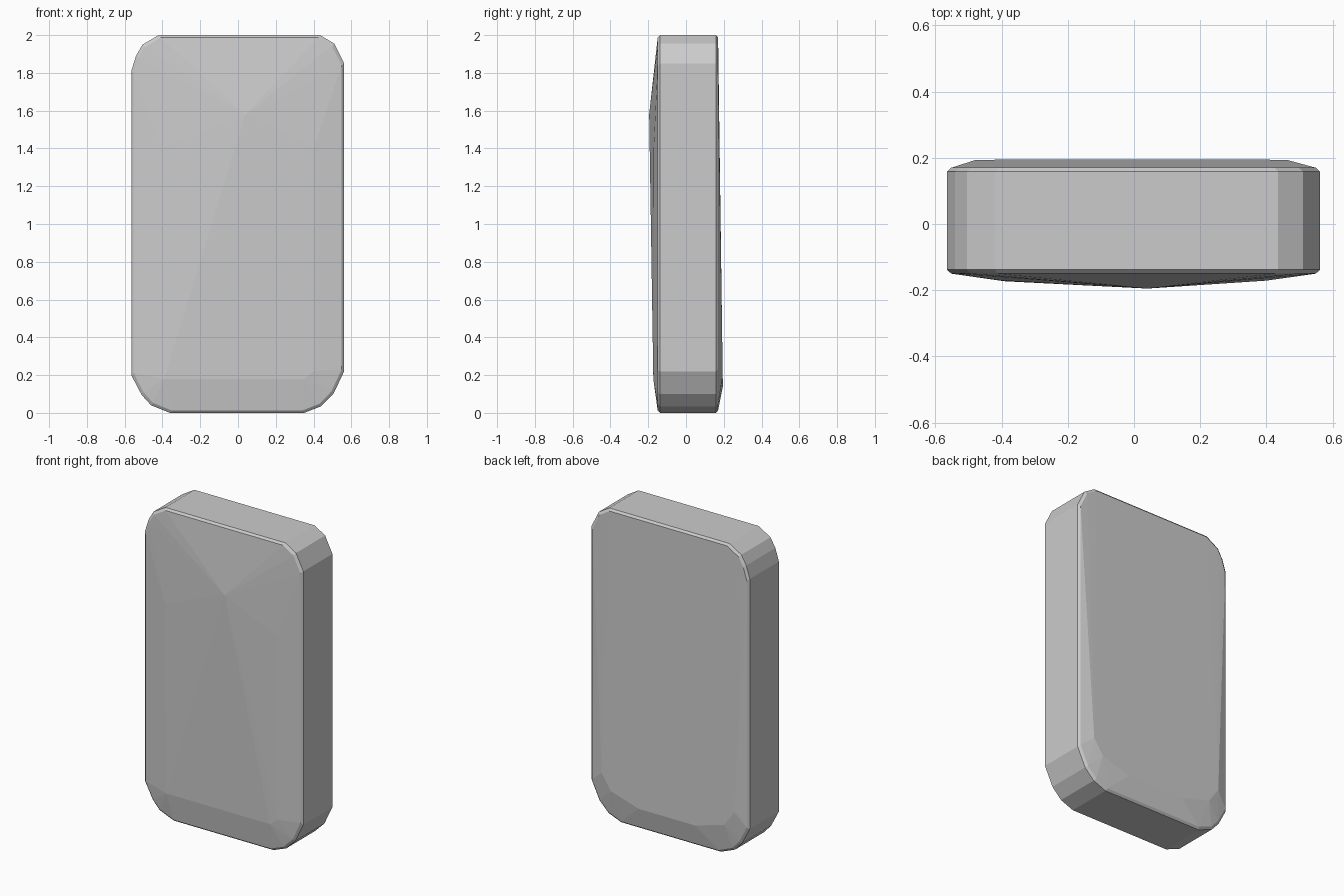
import bpy, bmesh

if "Cube" in bpy.data.objects:
    bpy.data.objects.remove(bpy.data.objects["Cube"])

# Rounded slab outline (x, z), slightly irregular corners
outline = [(-0.36, 0.0), (0.35, 0.0), (0.44, 0.035), (0.505, 0.10), (0.562, 0.22),
           (0.562, 1.85), (0.51, 1.955), (0.435, 2.0), (-0.42, 2.0), (-0.505, 1.95),
           (-0.54, 1.89), (-0.565, 1.81), (-0.565, 0.20), (-0.51, 0.095), (-0.46, 0.04)]


def ring(y, inset):
    sx, sz = 1 - inset / 0.565, 1 - inset
    return [(x * sx, y, 1 + (z - 1) * sz) for x, z in outline]


# Side wall with a small chamfer on the front and back rims
points = ring(-0.138, 0) + ring(0.158, 0) + ring(-0.15, 0.013) + ring(0.17, 0.013)

# Front face: shallow off-centre peak and a lower facet edge
points += [(0.04, -0.195, 1.58), (-0.39, -0.173, 0.18), (0.35, -0.173, 0.18),
           (0.40, -0.17, 0.22), (0.40, -0.171, 1.40), (-0.40, -0.171, 1.40)]

# Back face: nearly flat, leaning out toward a curved lower edge
for x, z in [(0.465, 0.30), (-0.48, 0.30), (0.40, 0.20), (-0.41, 0.20),
             (0.20, 0.14), (-0.20, 0.14)]:
    points.append((x, 0.17 + 0.0135 * (2 - z), z))

bm = bmesh.new()
for p in points:
    bm.verts.new(p)
result = bmesh.ops.convex_hull(bm, input=bm.verts[:])
loose = [v for v in bm.verts if not v.link_faces]
bmesh.ops.delete(bm, geom=loose, context='VERTS')
bmesh.ops.dissolve_limit(bm, angle_limit=0.004, verts=bm.verts[:], edges=bm.edges[:])
bmesh.ops.recalc_face_normals(bm, faces=bm.faces[:])

mesh = bpy.data.meshes.new("stone_slab")
bm.to_mesh(mesh)
bm.free()
slab = bpy.data.objects.new("stone_slab", mesh)
bpy.context.collection.objects.link(slab)
